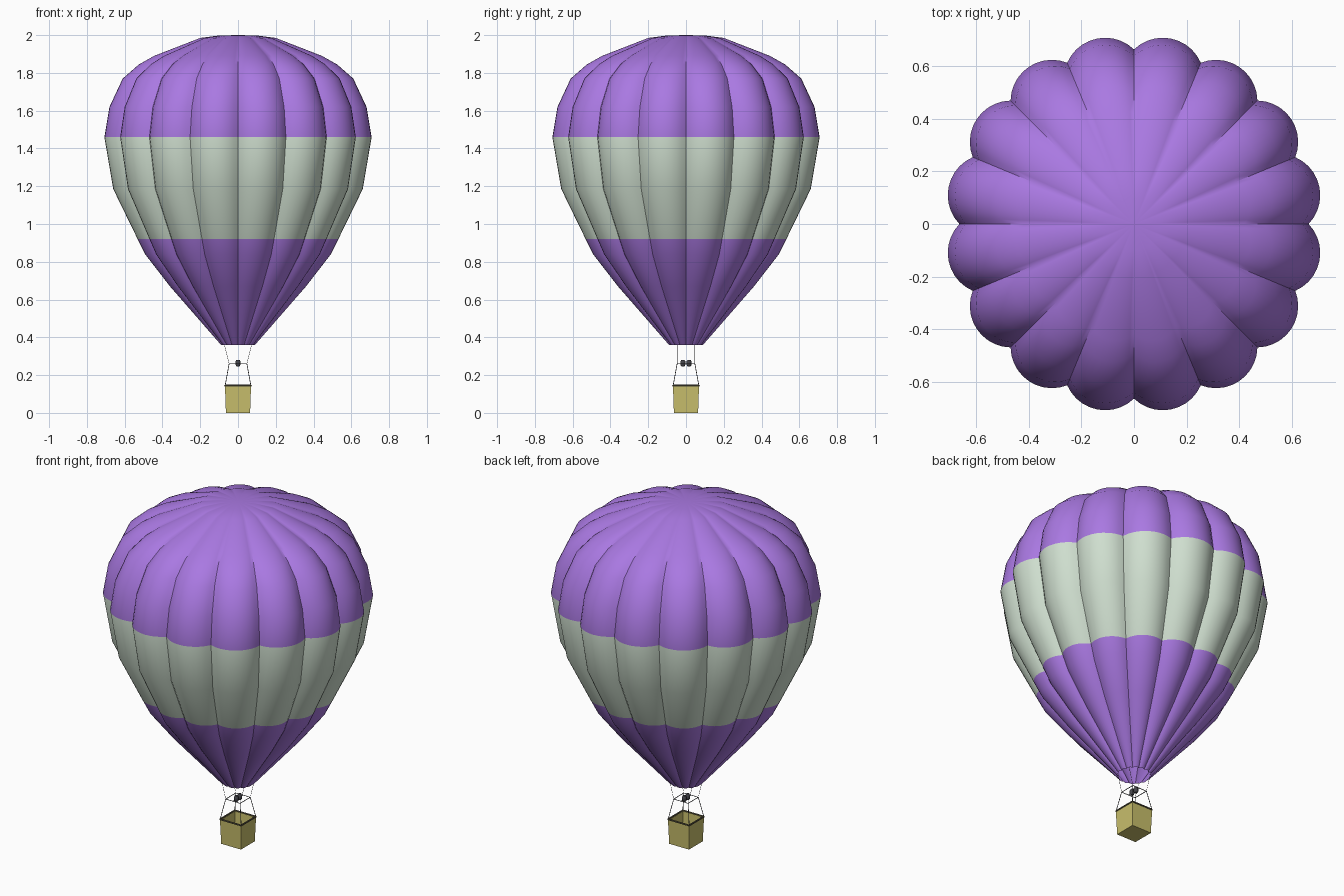
import bpy, bmesh, math
from mathutils import Vector

if "Cube" in bpy.data.objects:
    bpy.data.objects.remove(bpy.data.objects["Cube"])


def material(name, rgb):
    m = bpy.data.materials.new(name)
    m.diffuse_color = (*rgb, 1)
    m.use_nodes = True
    m.node_tree.nodes["Principled BSDF"].inputs["Base Color"].default_value = m.diffuse_color
    return m


PURPLE = material("purple_fabric", (0.40, 0.19, 0.76))
GREEN = material("pale_green_fabric", (0.62, 0.73, 0.62))
WICKER = material("wicker", (0.58, 0.52, 0.15))
TRIM = material("dark_trim", (0.10, 0.09, 0.05))
METAL = material("dark_metal", (0.06, 0.06, 0.07))


def finish(bm, name, mats, smooth=None):
    bmesh.ops.recalc_face_normals(bm, faces=bm.faces)
    me = bpy.data.meshes.new(name)
    bm.to_mesh(me)
    bm.free()
    ob = bpy.data.objects.new(name, me)
    bpy.context.collection.objects.link(ob)
    for m in mats:
        me.materials.append(m)
    if smooth:
        bpy.ops.object.select_all(action='DESELECT')
        ob.select_set(True)
        bpy.context.view_layer.objects.active = ob
        bpy.ops.object.shade_smooth_by_angle(angle=math.radians(smooth))
    return ob


def add_rod(bm, a, b, r, sides=6):
    a, b = Vector(a), Vector(b)
    d = b - a
    mat = d.to_track_quat('Z', 'Y').to_matrix().to_4x4()
    mat.translation = (a + b) / 2
    bmesh.ops.create_cone(bm, cap_ends=True, segments=sides, radius1=r,
                          radius2=r, depth=d.length, matrix=mat)


# Envelope: 16 bulging gores swept along a profile
GORES, STEPS = 16, 10
PROFILE = [(0.09, 0.36), (0.36, 0.67), (0.49, 0.838), (0.531, 0.92),
           (0.66, 1.185), (0.707, 1.46), (0.68, 1.62), (0.61, 1.77),
           (0.524, 1.845), (0.444, 1.89), (0.2, 1.985), (0.1, 1.998)]


def lobed_section():
    half = math.pi / GORES
    crease, apex = 0.938, 1.016
    chord = crease * math.sin(half)
    sag = apex - crease * math.cos(half)
    rad = (chord ** 2 + sag ** 2) / (2 * sag)
    spread = 2 * math.atan(sag / chord)
    pts = []
    for g in range(GORES):
        mid = (2 * g + 1) * half
        for s in range(STEPS):
            a = mid + spread * (2 * s / STEPS - 1)
            pts.append(((apex - rad) * math.cos(mid) + rad * math.cos(a),
                        (apex - rad) * math.sin(mid) + rad * math.sin(a)))
    return pts


section = lobed_section()
n = len(section)
bm = bmesh.new()
rings = [[bm.verts.new((x * r, y * r, z)) for x, y in section] for r, z in PROFILE]
for k in range(len(rings) - 1):
    lo, hi = rings[k], rings[k + 1]
    band = 0.9 < PROFILE[k][1] < 1.4
    for i in range(n):
        j = (i + 1) % n
        f = bm.faces.new((lo[i], lo[j], hi[j], hi[i]))
        f.material_index = int(band)
top = bm.verts.new((0, 0, 2.0))
for i in range(n):
    bm.faces.new((rings[-1][i], rings[-1][(i + 1) % n], top))
finish(bm, "envelope", [PURPLE, GREEN], 40)

# Basket: open tapered box with an inner shell
bm = bmesh.new()


def square(h, z):
    return [bm.verts.new((sx * h, sy * h, z))
            for sx, sy in ((-1, -1), (1, -1), (1, 1), (-1, 1))]


loops = [square(0.064, 0), square(0.069, 0.142), square(0.063, 0.142), square(0.058, 0.007)]
for lo, hi in zip(loops, loops[1:]):
    for i in range(4):
        bm.faces.new((lo[i], lo[(i + 1) % 4], hi[(i + 1) % 4], hi[i]))
bm.faces.new(loops[0])
bm.faces.new(loops[-1])
finish(bm, "basket", [WICKER])

# Padded rim around the basket top
CORNERS = ((-1, -1), (1, -1), (1, 1), (-1, 1))
bm = bmesh.new()
for i in range(4):
    a, b = CORNERS[i], CORNERS[(i + 1) % 4]
    add_rod(bm, (a[0] * 0.068, a[1] * 0.068, 0.144), (b[0] * 0.068, b[1] * 0.068, 0.144), 0.005, 8)
finish(bm, "basket_rim", [TRIM], 40)

# Burner frame with a cross bar
bm = bmesh.new()
for i in range(4):
    a, b = CORNERS[i], CORNERS[(i + 1) % 4]
    add_rod(bm, (a[0] * 0.047, a[1] * 0.047, 0.26), (b[0] * 0.047, b[1] * 0.047, 0.26), 0.002)
add_rod(bm, (0, -0.047, 0.26), (0, 0.047, 0.26), 0.002)
finish(bm, "burner_frame", [METAL], 40)

# Ropes: basket corners to frame, frame to envelope mouth
bm = bmesh.new()
for sx, sy in CORNERS:
    f = (sx * 0.047, sy * 0.047, 0.26)
    add_rod(bm, (sx * 0.068, sy * 0.068, 0.145), f, 0.0018)
    add_rod(bm, f, (sx * 0.073, sy * 0.047, 0.363), 0.001)
finish(bm, "ropes", [METAL], 40)

# Twin burners: short cans with a wider waist
for side, y in (("front", -0.016), ("back", 0.016)):
    bm = bmesh.new()
    prof = [(0.008, 0.246), (0.013, 0.254), (0.013, 0.272), (0.008, 0.281)]
    rs = [[bm.verts.new((r * math.cos(t * math.pi / 6), y + r * math.sin(t * math.pi / 6), z))
           for t in range(12)] for r, z in prof]
    for lo, hi in zip(rs, rs[1:]):
        for i in range(12):
            bm.faces.new((lo[i], lo[(i + 1) % 12], hi[(i + 1) % 12], hi[i]))
    bm.faces.new(rs[0])
    bm.faces.new(rs[-1])
    finish(bm, side + "_burner", [METAL], 40)
